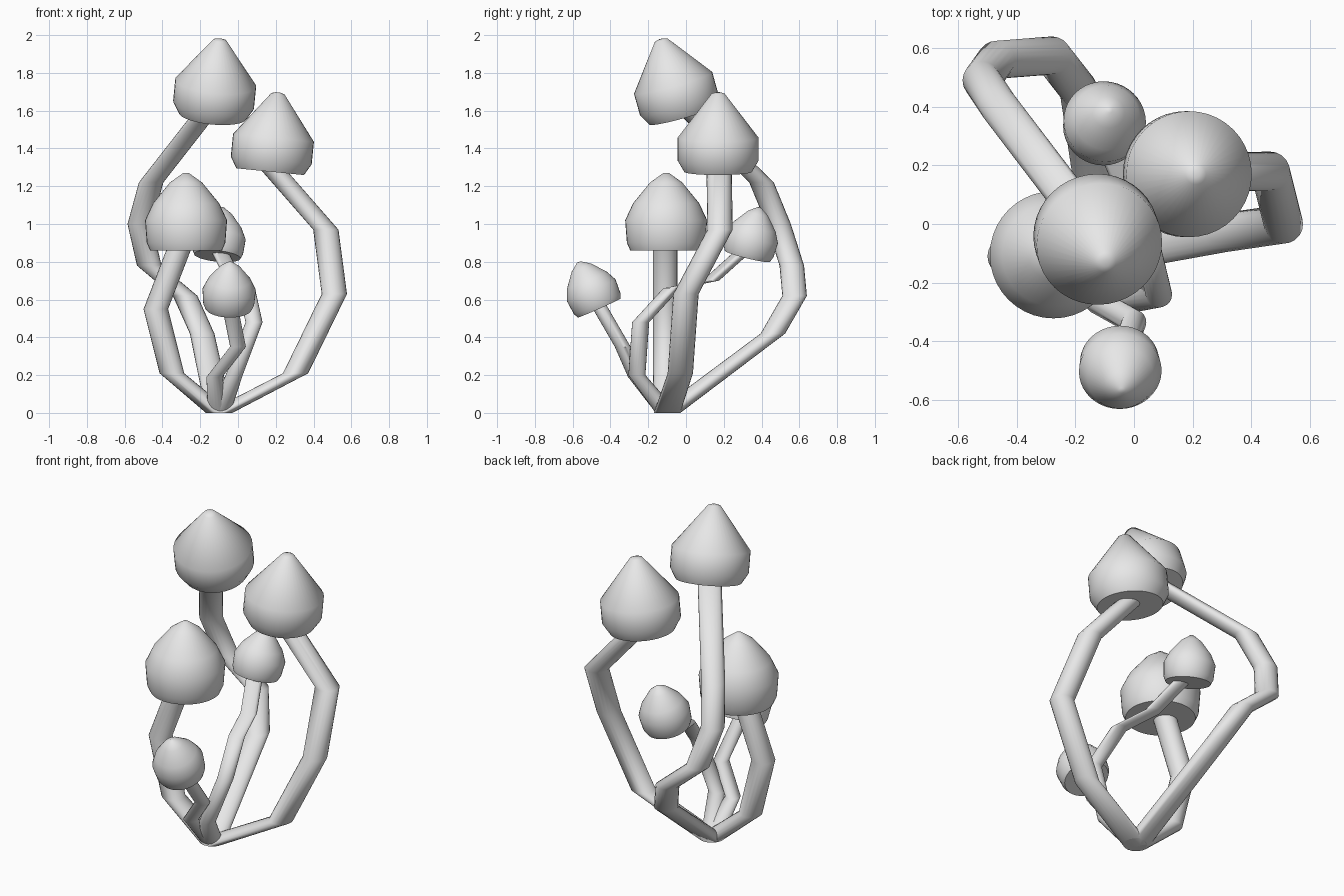
import bpy, bmesh
from math import radians, cos, sin, tau
from mathutils import Vector

cube = bpy.data.objects.get("Cube")
if cube:
    bpy.data.objects.remove(cube, do_unlink=True)

grey = bpy.data.materials.new("plain grey")
grey.use_nodes = True
colour = (0.8, 0.8, 0.8, 1)
grey.diffuse_color = colour
grey.node_tree.nodes["Principled BSDF"].inputs["Base Color"].default_value = colour

ROOT = (-0.1, -0.1, 0)


def loft(name, rings, sides):
    """Skin a closed tube through rings given as (centre, axis, radius)."""
    bm = bmesh.new()
    loops = []
    for centre, axis, radius in rings:
        turn = Vector((0, 0, 1)).rotation_difference(Vector(axis))
        loops.append([bm.verts.new(Vector(centre) + turn @ Vector(
            (radius * cos(tau * i / sides), radius * sin(tau * i / sides), 0)))
            for i in range(sides)])
    for low, high in zip(loops, loops[1:]):
        for i in range(sides):
            j = (i + 1) % sides
            bm.faces.new((low[i], low[j], high[j], high[i]))
    bm.faces.new(loops[0][::-1])
    bm.faces.new(loops[-1])
    mesh = bpy.data.meshes.new(name)
    bm.to_mesh(mesh)
    bm.free()
    mesh.materials.append(grey)
    obj = bpy.data.objects.new(name, mesh)
    bpy.context.collection.objects.link(obj)
    bpy.ops.object.select_all(action="DESELECT")
    obj.select_set(True)
    bpy.context.view_layer.objects.active = obj
    bpy.ops.object.shade_smooth_by_angle(angle=radians(50))


def stem(name, radius, path, root_radius=0.07):
    # Every cross-section lies level, so steep bends pinch the stalk
    rings = [(ROOT, (0, 0, 1), root_radius)]
    rings += [(p, (0, 0, 1), radius) for p in path]
    loft(name, rings, 20)


def cap(name, base, axis, profile, scale=1.0):
    axis = Vector(axis).normalized()
    loft(name, [(Vector(base) + axis * h * scale, axis, r * scale)
                for r, h in profile], 40)


# Cap profiles as (radius, height)
POINTED = [(0.18, 0), (0.215, 0.06), (0.215, 0.18), (0.035, 0.415), (0.012, 0.422)]
ROUNDED = [(0.19, 0), (0.208, 0.04), (0.217, 0.16), (0.175, 0.25),
           (0.085, 0.36), (0.015, 0.41)]

# Tall mushroom, arching out to the back right
stem("tall_stem", 0.065, [(-0.19, 0.46, 0.42), (-0.28, 0.575, 0.62), (-0.47, 0.56, 0.78),
                          (-0.52, 0.49, 1.0), (-0.46, 0.4, 1.22), (-0.14, -0.02, 1.63)])
cap("tall_cap", (-0.135, -0.02, 1.575), (0.04, -0.115, 0.41), POINTED)

# Second mushroom, arching out to the left
stem("left_stem", 0.067, [(0.305, -0.03, 0.21), (0.51, 0.0, 0.63),
                          (0.465, 0.18, 0.97), (0.15, 0.175, 1.33)])
cap("left_cap", (0.17, 0.17, 1.277), (0.1, 0, 1), POINTED)

# Medium mushroom on the right
stem("right_stem", 0.065, [(-0.35, -0.11, 0.21), (-0.435, -0.11, 0.55),
                           (-0.3, -0.11, 0.9)])
cap("right_cap", (-0.275, -0.105, 0.86), (0, 0, 1), ROUNDED)

# Small mushroom leaning forward
stem("front_stem", 0.042, [(-0.125, -0.265, 0.19), (0.0, -0.335, 0.35),
                           (-0.05, -0.48, 0.6)], 0.06)
cap("front_cap", (-0.05, -0.46, 0.555), (0.03, -0.4, 0.9), ROUNDED, 0.65)

# Small mushroom leaning back
stem("back_stem", 0.045, [(-0.02, -0.26, 0.2), (0.085, -0.24, 0.48), (0.045, -0.075, 0.66),
                          (-0.02, 0.13, 0.7), (-0.11, 0.33, 0.88)], 0.06)
cap("back_cap", (-0.11, 0.325, 0.83), (0.1, 0.24, 0.97), ROUNDED, 0.65)
